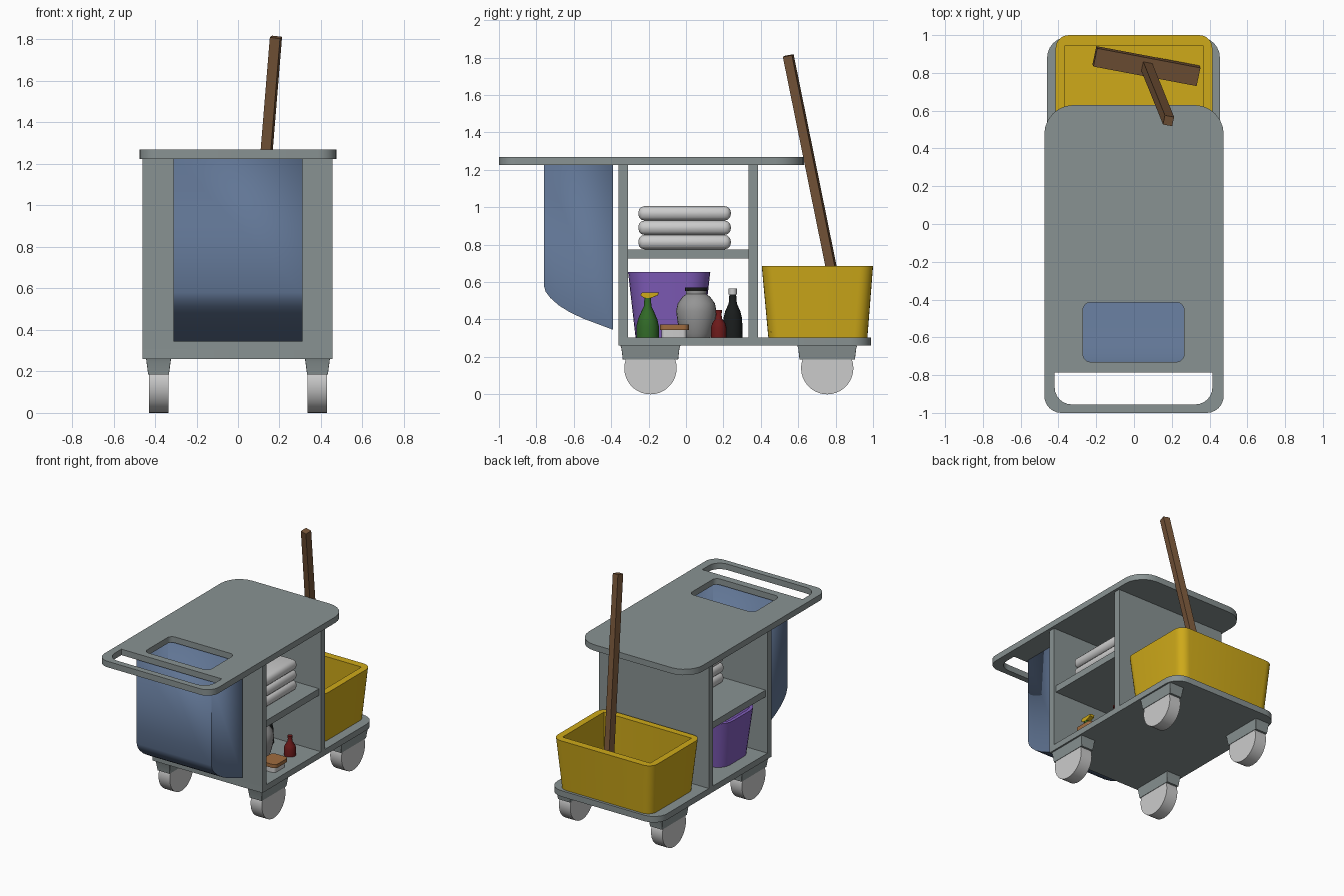
import bpy, bmesh, math
from mathutils import Vector, Matrix

if "Cube" in bpy.data.objects:
    bpy.data.objects.remove(bpy.data.objects["Cube"])

BLUE = (0.12, 0.18, 0.30, 1)
YELLOW = (0.62, 0.40, 0.01, 1)
BROWN = (0.18, 0.09, 0.04, 1)
PURPLE = (0.22, 0.11, 0.50, 1)
GREY = (0.25, 0.29, 0.29, 1)
mats = {}


def finish(name, mesh, color=None, angle=35):
    """Link a mesh, shade it and colour it."""
    ob = bpy.data.objects.new(name, mesh)
    bpy.context.scene.collection.objects.link(ob)
    mesh.polygons.foreach_set("use_smooth", [True] * len(mesh.polygons))
    mesh.set_sharp_from_angle(angle=math.radians(angle))
    if color:
        if color not in mats:
            mats[color] = bpy.data.materials.new("paint_%d" % len(mats))
            mats[color].diffuse_color = color
        mesh.materials.append(mats[color])
    return ob


def rounded(x0, x1, y0, y1, front=0.0, back=None, seg=6):
    """Rounded rectangle outline; separate radii for front (-y) and back."""
    back = front if back is None else back
    pts = []
    for k, (sx, sy) in enumerate([(1, 1), (-1, 1), (-1, -1), (1, -1)]):
        r = max(back if sy > 0 else front, 0.001)
        cx = x1 - r if sx > 0 else x0 + r
        cy = y1 - r if sy > 0 else y0 + r
        for i in range(seg + 1):
            a = math.pi / 2 * (k + i / seg)
            pts.append((cx + r * math.cos(a), cy + r * math.sin(a)))
    return pts


def at_z(pts, z):
    return [(x, y, z) for x, y in pts]


def loft(name, rings, color=None, angle=35, matrix=None, open_top=False):
    """Skin a list of equal rings and cap both ends."""
    bm = bmesh.new()
    vs = [[bm.verts.new(p) for p in ring] for ring in rings]
    n = len(rings[0])
    for a, b in zip(vs, vs[1:]):
        for i in range(n):
            bm.faces.new((a[i], a[(i + 1) % n], b[(i + 1) % n], b[i]))
    bm.faces.new(vs[0][::-1])
    bm.faces.new(vs[-1])
    bmesh.ops.recalc_face_normals(bm, faces=bm.faces[:])
    if open_top:
        bm.normal_update()
        top = [f for f in bm.faces if f.normal.z > 0.9]
        bmesh.ops.delete(bm, geom=top, context='FACES')
    if matrix:
        bm.transform(matrix)
    mesh = bpy.data.meshes.new(name)
    bm.to_mesh(mesh)
    bm.free()
    return finish(name, mesh, color, angle)


def lathe(name, profile, color=None, at=(0, 0, 0), rot=None, n=24):
    rings = [[(r * math.cos(2 * math.pi * i / n), r * math.sin(2 * math.pi * i / n), z)
              for i in range(n)] for r, z in profile]
    m = Matrix.Translation(at)
    return loft(name, rings, color, 40, m @ rot if rot else m)


def box(name, x0, x1, y0, y1, z0, z1, color=None, matrix=None, bevel=0):
    sq = [(x0, y0), (x1, y0), (x1, y1), (x0, y1)]
    ob = loft(name, [at_z(sq, z0), at_z(sq, z1)], color, 35, matrix)
    if bevel:
        mod = ob.modifiers.new("bevel", 'BEVEL')
        mod.width, mod.segments = bevel, 3
        ob.data.set_sharp_from_angle(angle=math.pi)
    return ob


def plate(name, outlines, z0, z1, color=None):
    """Flat slab whose extra outlines become holes."""
    cu = bpy.data.curves.new(name, 'CURVE')
    cu.dimensions, cu.fill_mode = '2D', 'BOTH'
    cu.extrude = (z1 - z0) / 2
    for pts in outlines:
        sp = cu.splines.new('POLY')
        sp.points.add(len(pts) - 1)
        for p, (x, y) in zip(sp.points, pts):
            p.co = (x, y, 0, 1)
        sp.use_cyclic_u = True
    tmp = bpy.data.objects.new(name + "_outline", cu)
    mesh = bpy.data.meshes.new_from_object(tmp)
    bpy.data.objects.remove(tmp)
    bm = bmesh.new()
    bm.from_mesh(mesh)
    bmesh.ops.remove_doubles(bm, verts=bm.verts[:], dist=0.0002)
    bmesh.ops.translate(bm, verts=bm.verts[:], vec=(0, 0, (z0 + z1) / 2))
    bmesh.ops.recalc_face_normals(bm, faces=bm.faces[:])
    bm.to_mesh(mesh)
    bm.free()
    return finish(name, mesh, color)


# Cart body: top with handle slot and bag opening, base, panels, shelf
plate("cart_top", [rounded(-.475, .475, -1, .63, .09, .155),
                   rounded(-.42, .415, -.955, -.785, .09, 0),
                   rounded(-.27, .265, -.73, -.415, .04)], 1.225, 1.27, GREY)
plate("cart_base", [rounded(-.46, .455, -.36, .99, 0, .11)], .26, .305, GREY)
box("front_panel", -.46, .455, -.36, -.31, .305, 1.225, GREY)
box("back_panel", -.46, .455, .335, .385, .305, 1.225, GREY)
box("middle_shelf", -.445, .44, -.31, .335, .725, .775, GREY)

# Casters: tapered housing and wheel
for sx, xn in ((-1, "left"), (1, "right")):
    for yc, yn in ((-.19, "front"), (.755, "back")):
        x = sx * .383
        steps = [(.05, .148, .185), (.058, .155, .245), (.06, .16, .26)]
        loft(f"{yn}_{xn}_caster_housing",
             [at_z(rounded(x - w, x + w, yc - d, yc + d, 0, seg=1), z) for w, d, z in steps], GREY)
        lathe(f"{yn}_{xn}_wheel", [(.14, -.047), (.14, .047)], None, (x, yc, .14),
              Matrix.Rotation(math.pi / 2, 4, 'Y'), 36)

# Hanging bag: side profile swept across x, open at the top
side = [(-.39, 1.225), (-.76, 1.225), (-.76, .58), (-.75, .548), (-.725, .515),
        (-.68, .475), (-.62, .438), (-.55, .405), (-.39, .345)]
bag = loft("waste_bag", [[(x, y, z) for y, z in side] for x in (-.31, .31)], BLUE, open_top=True)
wall = bag.modifiers.new("wall", 'SOLIDIFY')
wall.thickness, wall.offset = .012, -1

# Mop bucket with straight inner walls
loft("mop_bucket", [at_z(rounded(-.385, .385, .44, .97, .07), .305),
                    at_z(rounded(-.415, .415, .405, 1.0, .07), .685),
                    at_z(rounded(-.365, .365, .455, .945, 0), .685),
                    at_z(rounded(-.365, .365, .455, .945, 0), .33)], YELLOW)

# Mop: handle and crossbar share one tilted frame
up = Vector((.082, -.203, 1)).normalized()
across = Vector((.978, -.207, 0))
across = (across - up * across.dot(up)).normalized()
frame = Matrix((across, up.cross(across), up)).transposed().to_4x4()
frame = Matrix.Translation((.066, .836, .385)) @ frame
box("mop_handle", -.025, .025, -.025, .025, 0, 1.46, BROWN, frame)
box("mop_head", -.28, .28, -.05, .05, -.03, .03, BROWN, frame)

# Folded towels
for i in range(3):
    z = .775 + i * .077
    box(f"towel_{i + 1}", -.15, .335, -.255, .24, z, z + .077, (.6, .6, .6, 1), bevel=.034)

# Small bucket behind the bottles
loft("small_bucket", [at_z(rounded(-.36, 0, -.27, .09, .10), .305),
                      at_z(rounded(-.40, .04, -.31, .13, .12), .655),
                      at_z(rounded(-.375, .015, -.285, .105, .10), .655),
                      at_z(rounded(-.335, -.025, -.245, .065, .08), .33)], PURPLE)

# Spray bottle
lathe("spray_bottle", [(.06, 0), (.06, .06), (.052, .095), (.035, .135), (.02, .165), (.017, .22)],
      (.03, .14, .02, 1), (.25, -.205, .305), n=16)
loft("spray_nozzle", [at_z(rounded(.232, .268, -.225, -.185, 0, seg=1), .515),
                      at_z(rounded(.232, .268, -.245, -.15, 0, seg=1), .53),
                      at_z(rounded(.232, .268, -.235, -.145, 0, seg=1), .545)], YELLOW)

# Round jar with lid
lathe("jar", [(.075, 0), (.085, .02), (.1, .08), (.108, .14), (.1, .18), (.075, .215),
              (.055, .23), (.055, .25)], (.3, .3, .3, 1), (.13, .055, .305))
lathe("jar_lid", [(.061, 0), (.061, .02)], (.01, .01, .01, 1), (.13, .055, .552))

# Scrubbing brush
plate("brush_bristles", [rounded(.285, .395, -.13, .003, .02)], .305, .345, (.6, .6, .6, 1))
plate("brush_block", [rounded(.275, .41, -.14, .015, .03)], .345, .372, (.35, .15, .05, 1))

# Small and tall bottles
lathe("small_bottle", [(.042, 0), (.042, .05), (.035, .075), (.018, .1), (.014, .13), (.018, .13),
                       (.018, .145)], (.15, .01, .01, 1), (.31, .175, .305), n=16)
lathe("tall_bottle", [(.053, 0), (.05, .1), (.04, .14), (.022, .18), (.018, .23)],
      (.01, .012, .012, 1), (.06, .25, .305), n=16)
lathe("tall_bottle_cap", [(.022, 0), (.022, .032)], (.6, .6, .6, 1), (.06, .25, .533), n=16)

for m in bpy.data.materials:
    if m.users and not m.is_grease_pencil:
        m.use_nodes = True
        m.node_tree.nodes["Principled BSDF"].inputs["Base Color"].default_value = m.diffuse_color
